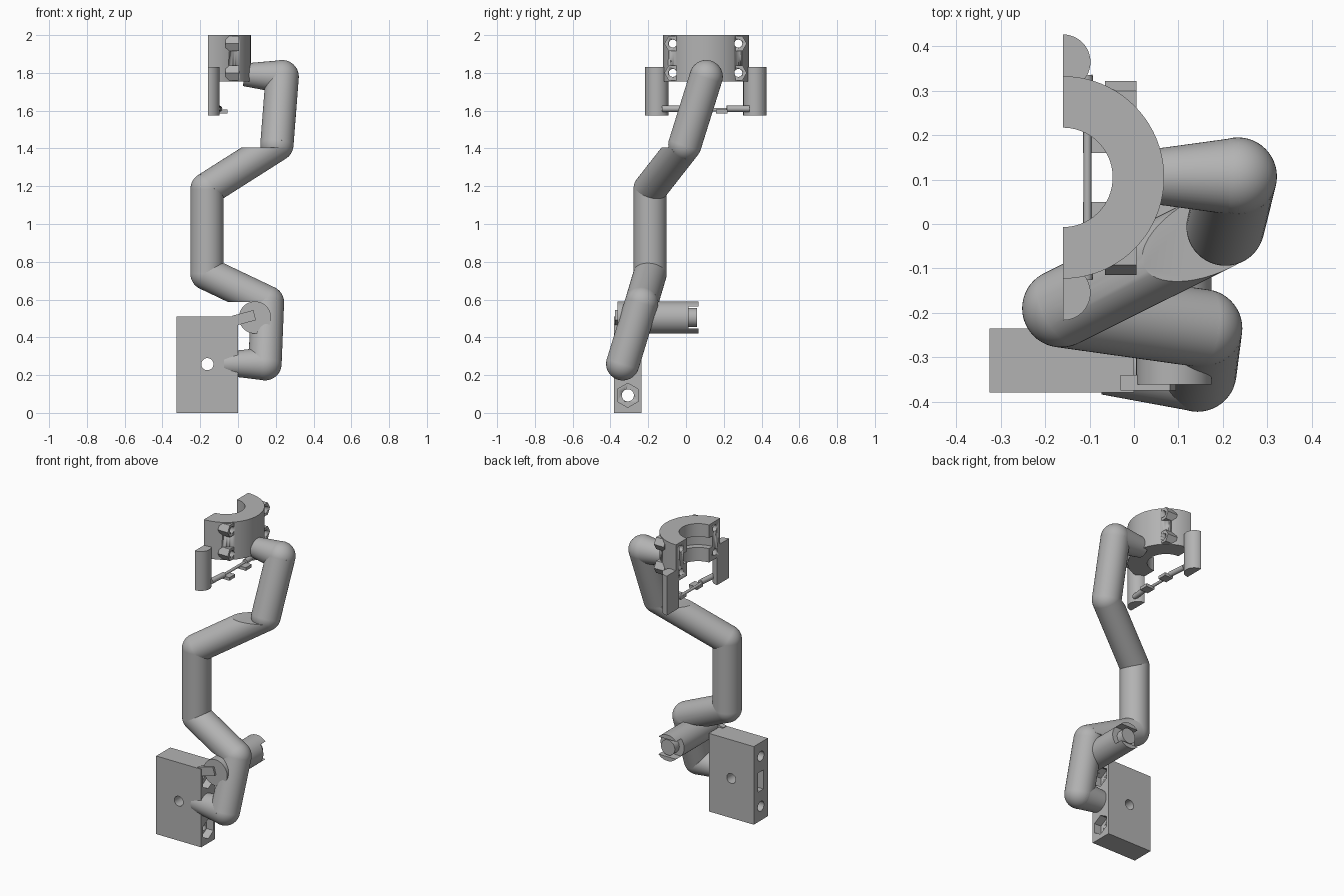
import bpy, bmesh, math
from mathutils import Vector, Matrix

if "Cube" in bpy.data.objects:
    bpy.data.objects.remove(bpy.data.objects["Cube"])

grey = bpy.data.materials.new("light_grey")
grey.diffuse_color = (0.45, 0.45, 0.45, 1)
grey.use_nodes = True
grey.node_tree.nodes["Principled BSDF"].inputs["Base Color"].default_value = grey.diffuse_color


def finish(name, bm, smooth=True):
    bmesh.ops.recalc_face_normals(bm, faces=bm.faces[:])
    me = bpy.data.meshes.new(name)
    bm.to_mesh(me)
    bm.free()
    me.materials.append(grey)
    ob = bpy.data.objects.new(name, me)
    bpy.context.collection.objects.link(ob)
    bpy.ops.object.select_all(action='DESELECT')
    ob.select_set(True)
    bpy.context.view_layer.objects.active = ob
    if smooth:
        bpy.ops.object.shade_smooth_by_angle(angle=math.radians(30))
    return ob


def clip(bm, co, no):
    """Remove everything on the positive side of a plane and cap the cut."""
    r = bmesh.ops.bisect_plane(bm, geom=bm.verts[:] + bm.edges[:] + bm.faces[:],
                               plane_co=co, plane_no=no, clear_outer=True)
    edges = [e for e in r['geom_cut'] if isinstance(e, bmesh.types.BMEdge)]
    bmesh.ops.holes_fill(bm, edges=edges, sides=0)


def rod(name, a, b, r1, r2=None, sides=48, planes=(), spin=0):
    a, b = Vector(a), Vector(b)
    d = b - a
    m = (Matrix.Translation((a + b) / 2) @ d.to_track_quat('Z', 'Y').to_matrix().to_4x4()
         @ Matrix.Rotation(spin, 4, 'Z'))
    bm = bmesh.new()
    bmesh.ops.create_cone(bm, cap_ends=True, segments=sides, radius1=r1,
                          radius2=r1 if r2 is None else r2, depth=d.length, matrix=m)
    for co, no in planes:
        clip(bm, co, no)
    return finish(name, bm)


def ball(name, c, r):
    bm = bmesh.new()
    bmesh.ops.create_uvsphere(bm, u_segments=48, v_segments=24, radius=r,
                              matrix=Matrix.Translation(c))
    return finish(name, bm)


def box(name, lo, hi, tilt=0):
    lo, hi = Vector(lo), Vector(hi)
    bm = bmesh.new()
    bmesh.ops.create_cube(bm, size=1, matrix=Matrix.Translation((lo + hi) / 2)
                          @ Matrix.Rotation(tilt, 4, 'Y') @ Matrix.Diagonal((*(hi - lo), 1)))
    return finish(name, bm, False)


def cut(ob, cutters):
    for c in cutters:
        m = ob.modifiers.new("cut", 'BOOLEAN')
        m.operation, m.solver, m.object = 'DIFFERENCE', 'EXACT', c
        bpy.context.view_layer.objects.active = ob
        bpy.ops.object.modifier_apply(modifier=m.name)
    for c in cutters:
        bpy.data.objects.remove(c)


# Mounting block with cross holes, nut pockets and a side slot
block = box("mounting_block", (-0.325, -0.38, 0), (0, -0.235, 0.51))
holes = [rod("cut", (-0.162, -0.5, 0.258), (-0.162, -0.1, 0.258), 0.032),
         box("cut", (-0.4, -0.335, 0.195), (-0.24, -0.28, 0.32))]
for z in (0.093, 0.42):
    holes.append(rod("cut", (-0.4, -0.308, z), (0.1, -0.308, z), 0.032))
    hexc = rod("cut", (-0.05, -0.308, z), (0.1, -0.308, z), 0.064, sides=6)
    zs = [v.co.z for v in hexc.data.vertices]
    if max(zs) - min(zs) < 0.12:      # points face up and down
        bpy.data.objects.remove(hexc)
        hexc = rod("cut", (-0.05, -0.308, z), (0.1, -0.308, z), 0.064, sides=6,
                   spin=math.radians(30))
    holes.append(hexc)
cut(block, holes)

# Bent arm: straight tubes with ball joints, tapered at both ends
R = 0.088
joints = [(0.143, -0.335, 0.26), (0.156, -0.235, 0.585), (-0.164, -0.19, 0.737),
          (-0.164, -0.19, 1.185), (0.206, -0.006, 1.42), (0.234, 0.107, 1.78)]
planes = {1: [((0, 0, 0.587), (0, 0, -1))], 3: [((0, 0, 1.405), (0, 0, 1))]}
for i, p in enumerate(joints):
    ball(f"arm_joint_{i}", p, R)
    if i < 5:
        rod(f"arm_tube_{i}", p, joints[i + 1], R, planes=planes.get(i, ()))
rod("arm_lower_end", (-0.07, -0.322, 0.26), joints[0], 0.062, R)
rod("arm_upper_end", (0.03, 0.107, 1.79), joints[5], 0.06, R)

# Horizontal peg with a slotted rear end and a front key
peg = rod("side_peg", (0.09, -0.362, 0.505), (0.09, 0.065, 0.505), 0.085)
cut(peg, [box("cut", (-0.1, 0.012, 0.448), (0.3, 0.2, 0.562))])
rod("peg_core", (0.09, 0.0, 0.505), (0.09, 0.058, 0.505), 0.05)
box("peg_key", (-0.025, -0.375, 0.475), (0.09, -0.34, 0.53), math.radians(-15))

# Half-ring clamp, turned from a profile with an inner groove
CX, CY = -0.16, 0.105
profile = [(0.112, 1.755), (0.228, 1.755), (0.228, 2.0), (0.112, 2.0),
           (0.112, 1.915), (0.15, 1.915), (0.15, 1.845), (0.112, 1.845)]
bm = bmesh.new()
start = [bm.verts.new((CX, CY - r, z)) for r, z in profile]
face = bm.faces.new(start)
bmesh.ops.spin(bm, geom=[face] + list(face.edges) + start, cent=(CX, CY, 0),
               axis=(0, 0, 1), angle=math.pi, steps=40, use_duplicate=False)
if not any(len(f.verts) == 8 and abs(f.calc_center_median().y - CY + 0.17) < 0.03
           for f in bm.faces):
    bm.faces.new(start)
clamp = finish("clamp_half_ring", bm)

# Hexagonal bolt bosses
spots = [(y, z) for y in (-0.07, 0.277) for z in (1.8, 1.955)]
for y, z in spots:
    boss = rod("bolt_boss", (-0.065, y, z), (0.006, y, z), 0.045, sides=6)
    zs = [v.co.z for v in boss.data.vertices]
    if max(zs) - min(zs) > 0.085:     # points face sideways
        bpy.data.objects.remove(boss)
        boss = rod("bolt_boss", (-0.065, y, z), (0.006, y, z), 0.045, sides=6,
                   spin=math.radians(30))
    cut(boss, [rod("cut", (-0.3, y, z), (0.2, y, z), 0.021, sides=24)])
cut(clamp, [rod("cut", (-0.3, y, z), (0.2, y, z), 0.021, sides=24) for y, z in spots])

# Half-round posts, with collars on a thin cross rod
for s in (-1, 1):
    y = CY + s * 0.26
    rod("side_post", (CX, y, 1.575), (CX, y, 1.832), 0.062,
        planes=[((CX, 0, 0), (-1, 0, 0))])
    rod("rod_collar", (-0.11, CY + s * 0.23, 1.61), (-0.1, CY + s * 0.11, 1.61), 0.017, sides=16)
    box("rod_hook", (-0.115, CY + s * 0.085 - 0.03, 1.585),
        (-0.055, CY + s * 0.085 + 0.03, 1.605))
rod("cross_rod", (-0.105, CY - 0.22, 1.605), (-0.105, CY + 0.22, 1.605), 0.009, sides=16)
